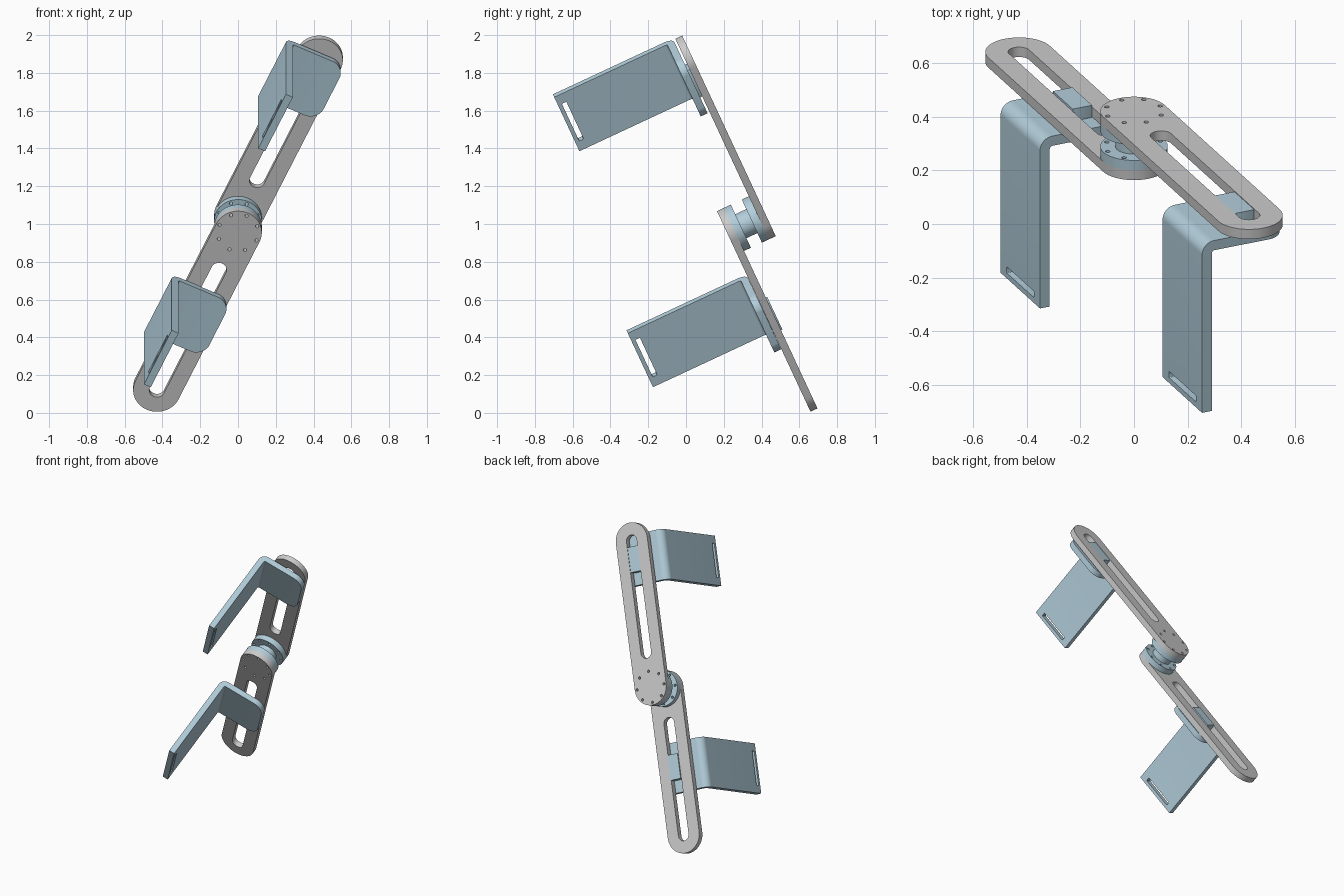
import bpy, bmesh, math
from mathutils import Matrix, Vector

if "Cube" in bpy.data.objects:
    bpy.data.objects.remove(bpy.data.objects["Cube"])

TILT = math.radians(25)
S, C = math.sin(TILT), math.cos(TILT)

# Linkage frame: local x = across link, y = along link, z = forward normal
X, W, F = Vector((1, 0, 0)), Vector((0, -S, C)), Vector((0, -C, -S))
E1, E2 = X * S + W * C, X * C - W * S
FRAME = Matrix.Translation(W * 0.773) @ Matrix((E2, E1, F)).transposed().to_4x4()
SIDE = Matrix(((1, 0, 0), (0, 0, -1), (0, 1, 0))).to_4x4()    # draw in x,z; extrude along y
FACE = Matrix(((0, 0, 1), (1, 0, 0), (0, 1, 0))).to_4x4()     # draw in y,z; extrude along x

blue = bpy.data.materials.new("light_blue")
blue.diffuse_color = (0.45, 0.62, 0.71, 1)
blue.use_nodes = True
blue.node_tree.nodes["Principled BSDF"].inputs["Base Color"].default_value = blue.diffuse_color


def fillet(corners, steps=14):
    """Polygon from (x, y, radius) corners."""
    out = []
    for i, (x, y, r) in enumerate(corners):
        p = Vector((x, y))
        if r == 0:
            out.append(p)
            continue
        u = (Vector(corners[i - 1][:2]) - p).normalized()
        v = (Vector(corners[(i + 1) % len(corners)][:2]) - p).normalized()
        half = u.angle(v) / 2
        d = r / math.tan(half)
        c = p + (u + v).normalized() * r / math.sin(half)
        a, b = p + u * d - c, p + v * d - c
        out += [c + a.lerp(b, k / steps).normalized() * r for k in range(steps + 1)]
    return out


def rrect(x0, y0, x1, y1, r, steps=14):
    return fillet([(x0, y0, r), (x1, y0, r), (x1, y1, r), (x0, y1, r)], steps)


def capsule(y0, y1, r):
    return rrect(-r, y0 - r, r, y1 + r, r * 0.999)


def disc(x, y, r, steps=14):
    return rrect(x - r, y - r, x + r, y + r, r * 0.999, steps)


def prism(name, loops, z0, z1, mat=None, m=Matrix()):
    """Extrude an outline with holes from z0 to z1."""
    cu = bpy.data.curves.new(name, 'CURVE')
    cu.dimensions, cu.fill_mode, cu.extrude = '2D', 'BOTH', (z1 - z0) / 2
    for loop in loops:
        sp = cu.splines.new('POLY')
        sp.points.add(len(loop) - 1)
        for pt, co in zip(sp.points, loop):
            pt.co = (co.x, co.y, 0, 1)
        sp.use_cyclic_u = True
    tmp = bpy.data.objects.new(name + "_outline", cu)
    bpy.context.collection.objects.link(tmp)
    me = bpy.data.meshes.new_from_object(tmp.evaluated_get(bpy.context.evaluated_depsgraph_get()))
    bpy.data.objects.remove(tmp)
    bm = bmesh.new()
    bm.from_mesh(me)
    bmesh.ops.transform(bm, matrix=m @ Matrix.Translation((0, 0, (z0 + z1) / 2)), verts=bm.verts)
    bmesh.ops.remove_doubles(bm, verts=bm.verts, dist=1e-5)
    bmesh.ops.recalc_face_normals(bm, faces=bm.faces)
    bm.to_mesh(me)
    bm.free()
    me.materials.clear()
    if mat:
        me.materials.append(mat)
    ob = bpy.data.objects.new(name, me)
    bpy.context.collection.objects.link(ob)
    ob.matrix_world = FRAME
    return ob


def cut(ob, cutter, op):
    cutter.hide_render = True
    mod = ob.modifiers.new("cut", 'BOOLEAN')
    mod.operation, mod.object, mod.solver = op, cutter, 'EXACT'
    bpy.context.view_layer.update()
    me = bpy.data.meshes.new_from_object(ob.evaluated_get(bpy.context.evaluated_depsgraph_get()))
    ob.modifiers.clear()
    ob.data = me
    bpy.data.objects.remove(cutter)


R, LEN, T = 0.126, 1.015, 0.04
bolts = [disc(0.108 * math.cos(k * math.pi / 4), 0.108 * math.sin(k * math.pi / 4), 0.009, 4)
         for k in range(8)]

# Slotted links and joint flanges
prism("upper_link", [capsule(0, LEN, R), capsule(0.24, LEN, 0.041)] + bolts, -0.826, -0.786)
prism("lower_link", [capsule(-LEN, 0, R), capsule(-LEN, -0.24, 0.041)] + bolts, -0.641, -0.600)
prism("upper_flange", [disc(0, 0, R)] + bolts, -0.786, -0.745, blue)
prism("lower_flange", [disc(0, 0, R)] + bolts, -0.681, -0.641, blue)
prism("joint_hub", [disc(0, 0, 0.07)], -0.745, -0.681, blue)

# Angle brackets with strap slot and sliding tongue
L0, L1, HALF, DEPTH = -0.215, 0.132, 0.174, 0.70
for name, q, back in (("upper", 0.888, -0.774), ("lower", -0.543, -0.599)):
    front = back + DEPTH
    profile = fillet([(L0, back, 0.05), (L1, back, 0), (L1, back + T, 0),
                      (L0 + T, back + T, 0.012), (L0 + T, front, 0), (L0, front, 0)], 8)
    bracket = prism(name + "_bracket", [profile], -q - HALF, -q + HALF, blue, SIDE)
    outline = fillet([(L0 - 0.1, q - HALF - 0.001, 0), (L1 + 0.001, q - HALF - 0.001, 0.08),
                      (L1 + 0.001, q + HALF + 0.001, 0.08), (L0 - 0.1, q + HALF + 0.001, 0)])
    cut(bracket, prism("outline_cutter", [outline], back - 0.1, front + 0.1), 'INTERSECT')
    strap = rrect(q - 0.12, front - 0.048, q + 0.12, front - 0.022, 0.004, 3)
    cut(bracket, prism("slot_cutter", [strap], L0 - 0.05, L0 + T + 0.05, None, FACE), 'DIFFERENCE')
    prism(name + "_tongue", [rrect(-0.04, q - 0.0875, 0.04, q + 0.0875, 0.002, 2)],
          back - 0.05, back, blue)

# Smooth curved walls, keep edges crisp
bpy.ops.object.select_all(action='SELECT')
bpy.context.view_layer.objects.active = bpy.context.scene.objects[0]
bpy.ops.object.shade_smooth_by_angle(angle=math.radians(30))
